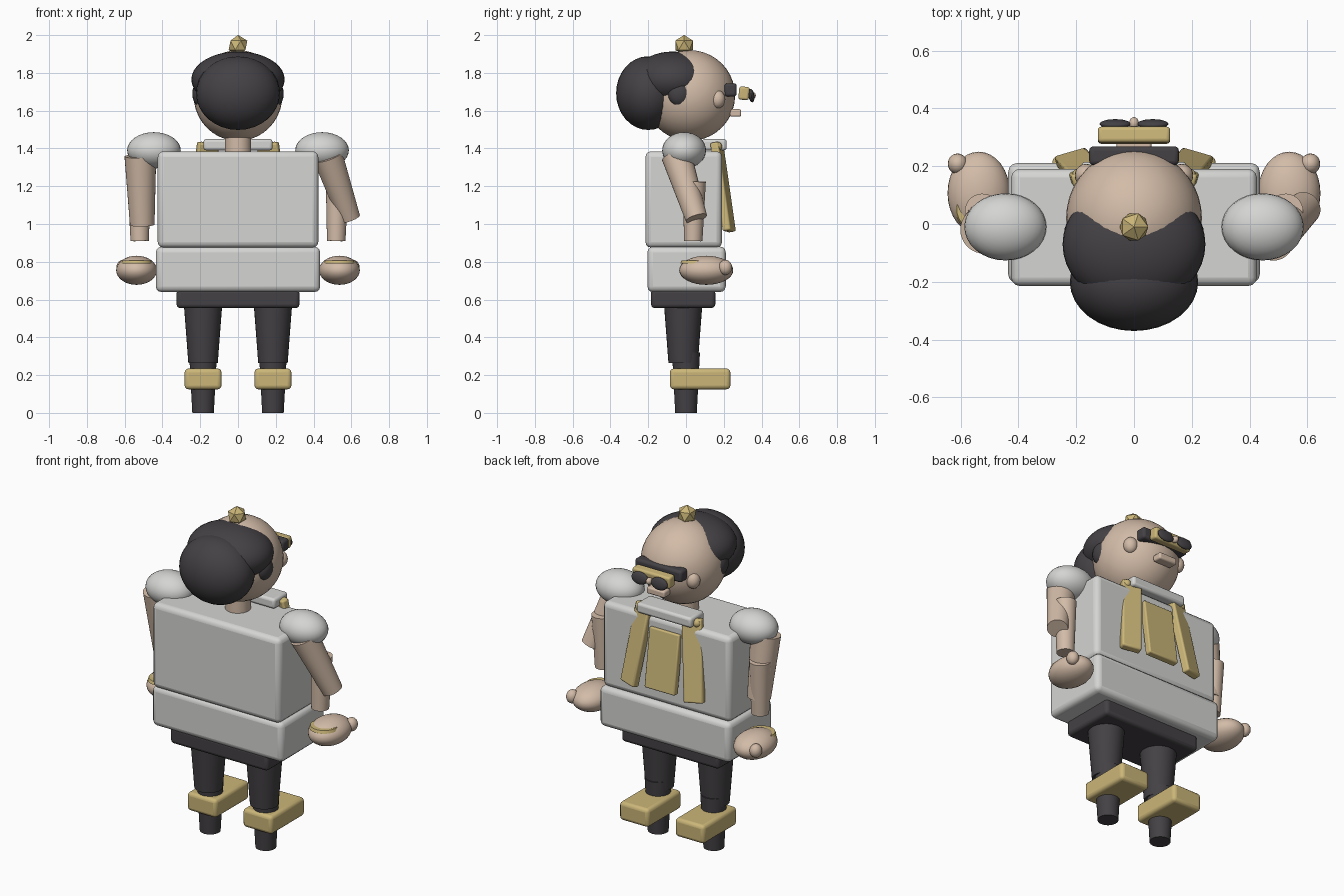
import bpy, math
from mathutils import Vector

if "Cube" in bpy.data.objects:
    bpy.data.objects.remove(bpy.data.objects["Cube"])


def material(name, rgb):
    m = bpy.data.materials.new(name)
    m.diffuse_color = (*rgb, 1)
    m.use_nodes = True
    m.node_tree.nodes["Principled BSDF"].inputs["Base Color"].default_value = m.diffuse_color
    return m


SKIN = material("skin", (0.65, 0.50, 0.39))
GREY = material("light_grey", (0.66, 0.66, 0.65))
DARK = material("charcoal", (0.058, 0.053, 0.058))
GOLD = material("gold", (0.60, 0.47, 0.19))


def finish(name, mat, smooth=True):
    ob = bpy.context.object
    ob.name = name
    bpy.ops.object.transform_apply(location=False, rotation=False, scale=True)
    ob.data.materials.append(mat)
    if smooth:
        bpy.ops.object.shade_smooth_by_angle(angle=math.radians(40))
    return ob


def ball(name, mat, loc, radii, rot=(0, 0, 0), seg=32):
    bpy.ops.mesh.primitive_uv_sphere_add(segments=seg, ring_count=seg // 2, location=loc, rotation=rot)
    bpy.context.object.scale = radii
    return finish(name, mat)


def box(name, mat, loc, size, bevel=0.02, rot=(0, 0, 0)):
    bpy.ops.mesh.primitive_cube_add(size=1, location=loc, rotation=rot)
    bpy.context.object.scale = size
    ob = finish(name, mat)
    mod = ob.modifiers.new("soft_edges", 'BEVEL')
    mod.width = bevel
    mod.segments = 3
    return ob


def limb(name, mat, bottom, top, r_bottom, r_top):
    a, b = Vector(bottom), Vector(top)
    bpy.ops.mesh.primitive_cone_add(vertices=32, radius1=r_bottom, radius2=r_top,
                                    depth=(b - a).length, location=(a + b) / 2)
    bpy.context.object.rotation_euler = (b - a).to_track_quat('Z', 'Y').to_euler()
    return finish(name, mat)


# Body blocks
box("torso", GREY, (0, -0.012, 1.13), (0.85, 0.405, 0.51), 0.03)
box("belly", GREY, (0, 0.003, 0.76), (0.87, 0.415, 0.24), 0.03)
box("hips", DARK, (0, -0.015, 0.605), (0.65, 0.34, 0.10), 0.02)
box("collar", GREY, (0, 0.15, 1.42), (0.365, 0.13, 0.06), 0.015)
limb("neck", SKIN, (0, 0, 1.36), (0, 0, 1.50), 0.07, 0.07)

# Head and hair
ball("head", SKIN, (0, 0.02, 1.68), (0.235, 0.24, 0.24), seg=40)
ball("hair_cap", DARK, (0, -0.07, 1.765), (0.247, 0.215, 0.148), seg=40)
ball("hair_back", DARK, (0, -0.2, 1.693), (0.222, 0.17, 0.195), seg=32)
bpy.ops.mesh.primitive_ico_sphere_add(subdivisions=1, radius=0.055, location=(0, -0.01, 1.946))
finish("top_knob", GOLD, smooth=False)

# Face and eyewear
box("goggle_band", DARK, (0, 0.236, 1.71), (0.31, 0.065, 0.07), 0.015)
box("goggle_frame", GOLD, (0, 0.307, 1.692), (0.25, 0.055, 0.07), 0.012, (-0.1, 0, 0))
ball("nose", SKIN, (0, 0.348, 1.68), (0.017, 0.022, 0.02), seg=16)
box("mouth", SKIN, (0, 0.262, 1.588), (0.12, 0.06, 0.04), 0.01)

# Chest panel
box("chest_panel", GOLD, (0, 0.212, 1.15), (0.20, 0.04, 0.35), 0.008, (0.14, 0, 0))

# Mirrored parts
for side, s in (("left", -1), ("right", 1)):
    ball("sideburn_" + side, DARK, (s * 0.2, -0.035, 1.69), (0.042, 0.062, 0.068), seg=20)
    ball("ear_" + side, SKIN, (s * 0.165, 0.168, 1.66), (0.04, 0.04, 0.048), seg=20)
    ball("lens_" + side, DARK, (s * 0.065, 0.346, 1.68), (0.054, 0.016, 0.036), (0.15, 0, 0), seg=24)
    ball("shoulder_" + side, GREY, (s * 0.445, -0.01, 1.39), (0.142, 0.116, 0.096))

    # Straps flare outward and forward toward the bottom
    box("strap_" + side, GOLD, (s * 0.187, 0.196, 1.195), (0.115, 0.045, 0.475), 0.01,
        (0.17, -0.08 * s, -0.28 * s))
    ball("strap_button_" + side, GOLD, (s * 0.192, 0.165, 1.41), (0.024, 0.026, 0.026), seg=16)

    # Forearm, hand, thumb and cuff
    limb("forearm_" + side, SKIN, (s * 0.52, 0.038, 0.91), (s * 0.525, 0.045, 1.225), 0.049, 0.06)
    ball("hand_" + side, SKIN, (s * 0.537, 0.107, 0.755), (0.108, 0.143, 0.077))
    ball("thumb_" + side, SKIN, (s * 0.61, 0.208, 0.77), (0.034, 0.036, 0.04), seg=20)
    limb("cuff_" + side, GOLD, (s * 0.537, 0.052, 0.79), (s * 0.537, 0.052, 0.807), 0.082, 0.076)

    # Legs and shoes
    limb("upper_leg_" + side, DARK, (s * 0.185, -0.015, 0.265), (s * 0.185, -0.015, 0.58), 0.078, 0.102)
    limb("lower_leg_" + side, DARK, (s * 0.185, 0, 0), (s * 0.185, 0, 0.32), 0.057, 0.074)
    box("shoe_" + side, GOLD, (s * 0.185, 0.075, 0.18), (0.195, 0.32, 0.11), 0.02)

# Upper arms, each posed differently
limb("upper_arm_left", SKIN, (-0.507, 0.03, 0.995), (-0.517, -0.02, 1.36), 0.065, 0.084)
limb("upper_arm_right", SKIN, (0.59, 0.055, 1.03), (0.475, -0.05, 1.36), 0.058, 0.08)
